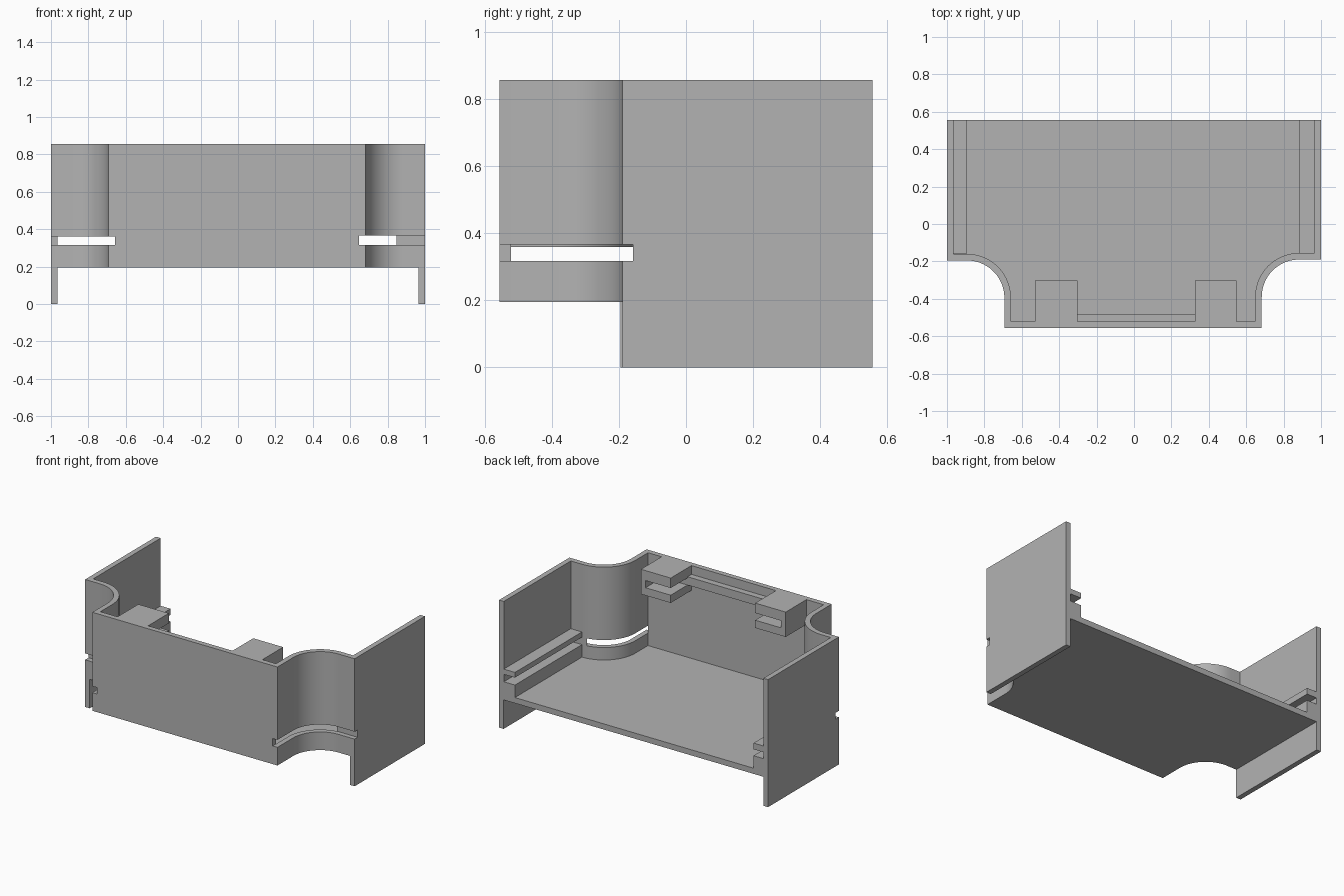
import bpy, bmesh, math

if "Cube" in bpy.data.objects:
    bpy.data.objects.remove(bpy.data.objects["Cube"], do_unlink=True)

grey = bpy.data.materials.new("plain_grey")
grey.use_nodes = True
grey.diffuse_color = (0.45, 0.45, 0.45, 1)
grey.node_tree.nodes["Principled BSDF"].inputs["Base Color"].default_value = (0.45, 0.45, 0.45, 1)

BACK, FRONT, WALL = 0.557, -0.557, 0.035
FLOOR, TOP = 0.195, 0.857


def prism(name, outline, z0, z1):
    """Extrude a closed plan outline from z0 to z1."""
    bm = bmesh.new()
    base = bm.faces.new([bm.verts.new((x, y, z0)) for x, y in outline])
    new = bmesh.ops.extrude_face_region(bm, geom=[base])["geom"]
    bmesh.ops.translate(bm, vec=(0, 0, z1 - z0),
                        verts=[v for v in new if isinstance(v, bmesh.types.BMVert)])
    bmesh.ops.recalc_face_normals(bm, faces=bm.faces)
    mesh = bpy.data.meshes.new(name)
    bm.to_mesh(mesh)
    bm.free()
    mesh.materials.append(grey)
    obj = bpy.data.objects.new(name, mesh)
    bpy.context.collection.objects.link(obj)
    return obj


def box(name, x0, x1, y0, y1, z0, z1):
    x0, x1 = sorted((x0, x1))
    return prism(name, [(x0, y0), (x1, y0), (x1, y1), (x0, y1)], z0, z1)


def cut(target, cutter):
    """Subtract the cutter from the target and remove it."""
    mod = target.modifiers.new("cut", 'BOOLEAN')
    mod.operation, mod.solver, mod.object = 'DIFFERENCE', 'EXACT', cutter
    bpy.context.view_layer.objects.active = target
    bpy.ops.object.modifier_apply(modifier=mod.name)
    bpy.data.objects.remove(cutter, do_unlink=True)


def half_outline(side, front_x, shoulder_y, inset, back):
    """Front corner, concave quarter round, shoulder and back corner of one side."""
    radius = 0.2
    cx, cy = front_x + radius, shoulder_y - radius
    r = radius + inset
    pts = [(front_x - inset, FRONT + inset)]
    for i in range(25):
        a = math.pi - i / 24 * math.pi / 2
        pts.append((cx + r * math.cos(a), cy + r * math.sin(a)))
    pts += [(1 - inset, shoulder_y + inset), (1 - inset, back)]
    return [(side * x, y) for x, y in pts]


def outline(inset, back):
    left = half_outline(1, 0.683, -0.19, inset, back)
    right = half_outline(-1, 0.693, -0.195, inset, back)
    return left + right[::-1]


# Open tray with curved front corners
shell = prism("shell", outline(0, BACK), FLOOR, TOP)
cut(shell, prism("interior_cutter", outline(WALL, BACK + 0.2), FLOOR + 0.038, TOP + 0.2))

# Each side: corner slot, lower skirt, grooved rail
for name, s, slot_x, slot_top, rail_x, y0 in (
        ("left", 1, 0.648, 0.367, 0.882, -0.19),
        ("right", -1, 0.658, 0.36, 0.892, -0.195)):
    cut(shell, box("slot_cutter", s * slot_x, s * 1.1, -0.7, -0.158, 0.317, slot_top))
    box(name + "_skirt", s * 0.966, s, y0, BACK, 0, FLOOR)
    box(name + "_lower_rail", s * rail_x, s * 0.966, -0.158, BACK, FLOOR + 0.03, 0.317)
    box(name + "_upper_rail", s * rail_x, s * 0.966, -0.158, BACK, slot_top, 0.402)

# Grooved clips behind the front wall
for name, inner, outer in (("left", 0.325, 0.547), ("right", -0.303, -0.53)):
    s = math.copysign(1, inner)
    clip = box(name + "_clip", inner, outer, FRONT + WALL, -0.302, 0.69, TOP)
    cut(clip, box("groove_cutter", inner - s * 0.1, outer - s * 0.035, -0.48, -0.2, 0.742, 0.79))

# Ledge between the clips
box("front_ledge", -0.303, 0.325, FRONT + WALL, -0.48, 0.742, 0.798)

# Smooth the rounded corners only
bpy.ops.object.select_all(action='DESELECT')
shell.select_set(True)
bpy.context.view_layer.objects.active = shell
bpy.ops.object.shade_smooth_by_angle(angle=math.radians(30))
